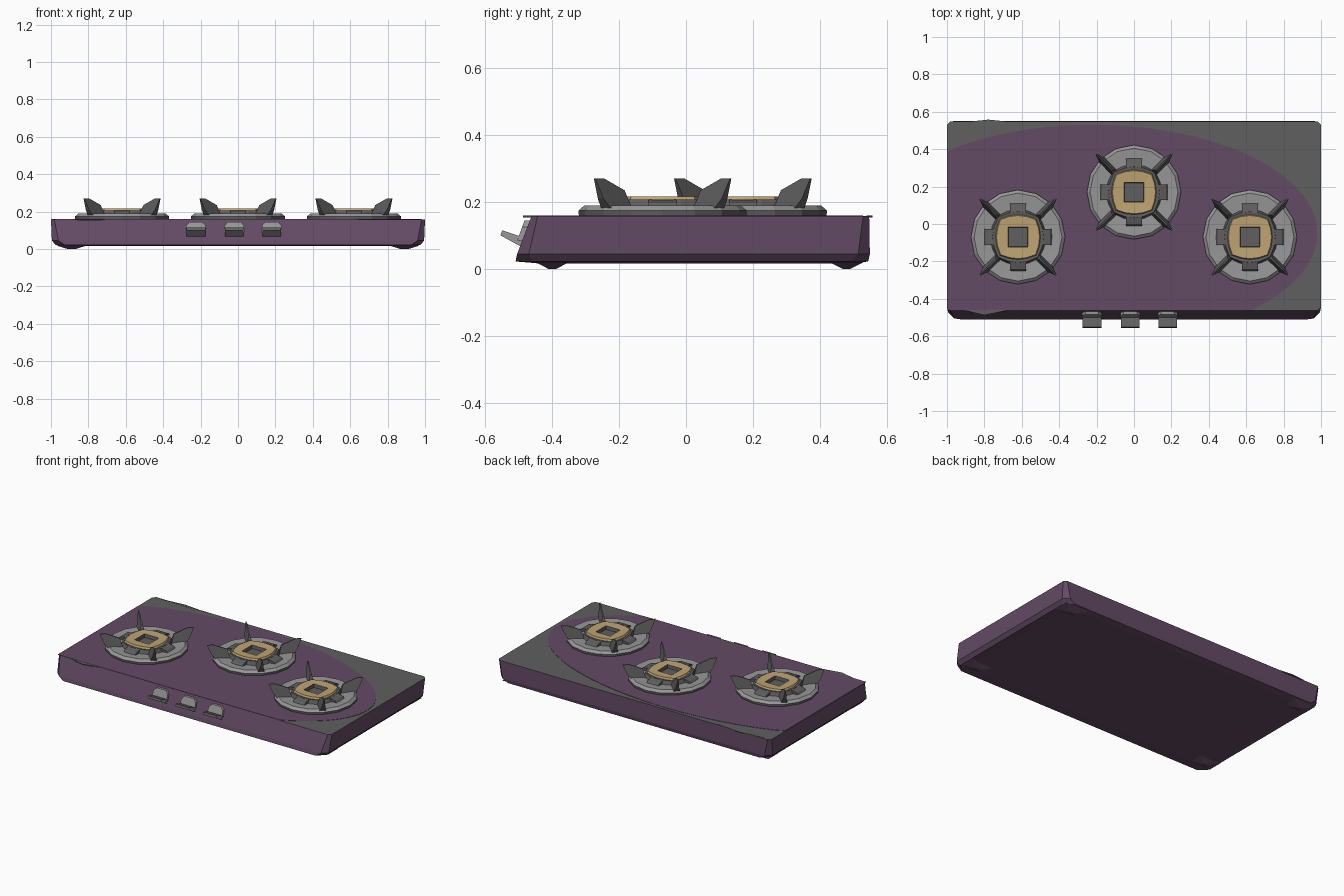
import bpy
from math import cos, sin, pi, radians
from mathutils import Matrix, Vector

cube = bpy.data.objects.get("Cube")
if cube:
    bpy.data.objects.remove(cube, do_unlink=True)


def material(name, r, g, b):
    m = bpy.data.materials.new(name)
    m.use_nodes = True
    m.diffuse_color = (r, g, b, 1)
    m.node_tree.nodes["Principled BSDF"].inputs["Base Color"].default_value = (r, g, b, 1)
    return m


PURPLE = material("plum enamel", 0.125, 0.07, 0.13)
DARK = material("dark iron", 0.115, 0.115, 0.115)
LIGHT = material("light steel", 0.31, 0.31, 0.31)
GOLD = material("brass", 0.52, 0.37, 0.17)


def add(name, verts, faces, mats, rule=None):
    """Create a flat-shaded object; rule(face) picks its material slot."""
    me = bpy.data.meshes.new(name)
    me.from_pydata(verts, [], faces)
    for m in mats:
        me.materials.append(m)
    if rule:
        for p in me.polygons:
            p.material_index = rule(p)
    ob = bpy.data.objects.new(name, me)
    bpy.context.collection.objects.link(ob)
    return ob


def loft(loops):
    """Join equal loops into strips, with a cap at both ends."""
    n = len(loops[0])
    verts = [v for loop in loops for v in loop]
    faces = [(i * n + j, i * n + (j + 1) % n, (i + 1) * n + (j + 1) % n, (i + 1) * n + j)
             for i in range(len(loops) - 1) for j in range(n)]
    faces.append(tuple(reversed(range(n))))
    faces.append(tuple(range(len(verts) - n, len(verts))))
    return verts, faces


def prism(outline, axis):
    """Extrude an outline of vectors symmetrically along an axis vector."""
    return loft([[p - axis for p in outline], [p + axis for p in outline]])


def chamfered(x, front, back, c, z):
    """Rectangle with cut corners, counter-clockwise."""
    return [Vector(p) for p in (
        (-x + c, front, z), (x - c, front, z), (x, front + c, z), (x, back - c, z),
        (x - c, back, z), (-x + c, back, z), (-x, back - c, z), (-x, front + c, z))]


# Slanted body with a dark top
TOP = 0.158
body = loft([chamfered(0.93, -0.44, 0.50, 0.06, 0.016),
             chamfered(0.975, -0.51, 0.545, 0.05, 0.022),
             chamfered(0.995, -0.505, 0.55, 0.035, 0.045),
             chamfered(1.0, -0.462, 0.548, 0.018, TOP)])
add("stove_body", *body, [PURPLE, DARK], lambda p: int(p.normal.z > 0.9))

# Shallow feet under the corners
for sx in (-1, 1):
    for name, y in (("front", -0.40), ("back", 0.48)):
        foot = loft([[Vector((sx * 0.89 + r * a, y + r * b * 0.6, z))
                      for a, b in ((-1, -1), (1, -1), (1, 1), (-1, 1))]
                     for r, z in ((0.02, 0), (0.085, 0.02))])
        add(f"{name}_{'left' if sx > 0 else 'right'}_foot", *foot, [PURPLE])

# Oval plum panel, clipped by the edges of the top
oval = []
for i in range(96):
    a = 2 * pi * i / 96
    x, y = -0.22 + 1.2 * cos(a), -0.05 + 0.58 * sin(a)
    oval.append(Vector((max(x, -0.998), max(y, -0.461), TOP + 0.001)))
add("top_panel", *prism(oval, Vector((0, 0, 0.001))), [PURPLE])

# Small dented lips on the front and back edges
for name, pts in (("front", ((-0.94, -0.455), (-0.8, -0.487), (-0.64, -0.455))),
                  ("back", ((-0.6, 0.54), (-0.78, 0.558), (-0.95, 0.54)))):
    lip = [Vector((x, y, TOP - 0.002)) for x, y in pts]
    add(f"{name}_lip", *prism(lip, Vector((0, 0, 0.003))), [DARK])


# Burners: radius, height, squareness, material of the strip above
PROFILE = ((0.25, 0.155, 0, 0), (0.252, 0.174, 0, 1), (0.235, 0.189, 0, 1),
           (0.148, 0.183, 0.2, 0), (0.136, 0.207, 0.3, 0), (0.12, 0.205, 0.4, 2),
           (0.115, 0.217, 0.4, 2), (0.053, 0.214, 1, 0), (0.05, 0.192, 1, 0))
SEG = 16


def ring(r, z, square):
    loop = []
    for j in range(SEG):
        a = 2 * pi * j / SEG
        q = r / max(abs(cos(a)), abs(sin(a))) ** square
        loop.append(Vector((q * cos(a), q * sin(a), z)))
    return loop


def burner(name, x, y):
    center = Vector((x, y, 0))
    parts = loft([ring(*row[:3]) for row in PROFILE])
    base = add(name + "_burner", *parts, [DARK, LIGHT, GOLD],
               lambda p: PROFILE[min(p.index // SEG, len(PROFILE) - 1)][3])
    base.location = center
    for k in range(4):
        # Upright radial pot supports on the diagonals, thicker at the foot
        sides = []
        for s in (-1, 1):
            sides.append([Vector((r, s * w, z)) for r, w, z in (
                (0.235, 0.022, 0.175), (0.262, 0.012, 0.21), (0.288, 0.003, 0.27),
                (0.25, 0.003, 0.27), (0.165, 0.004, 0.235), (0.15, 0.018, 0.185))])
        fin = add(f"{name}_pot_support_{k + 1}", *loft(sides), [DARK])
        fin.matrix_world = Matrix.Translation(center) @ Matrix.Rotation(radians(45 + 90 * k), 4, "Z")
        # Sloped tabs between the supports
        tab = [Vector((r, 0, z)) for r, z in ((0.13, 0.18), (0.185, 0.18), (0.17, 0.197), (0.13, 0.207))]
        lug = add(f"{name}_tab_{k + 1}", *prism(tab, Vector((0, 0.042, 0))), [DARK])
        lug.matrix_world = Matrix.Translation(center) @ Matrix.Rotation(radians(90 * k), 4, "Z")


burner("right", -0.62, -0.07)
burner("middle", 0, 0.17)
burner("left", 0.62, -0.07)

# Knobs: rounded steel plate on the front with a tilted grip
for name, x in (("right", -0.225), ("middle", -0.02), ("left", 0.18)):
    arch = [(-0.055, 0.085), (0.055, 0.085), (0.052, 0.125), (0.035, 0.145),
            (-0.035, 0.145), (-0.052, 0.125)]
    plate = [[Vector((x + px, -0.52 + (pz - 0.02) * 0.36 + d, pz)) for px, pz in arch]
             for d in (-0.008, 0.02)]
    add(name + "_knob_plate", *loft(plate), [LIGHT])
    grip = [Vector((x, py, pz)) for py, pz in (
        (-0.48, 0.092), (-0.497, 0.068), (-0.555, 0.1), (-0.55, 0.115), (-0.505, 0.1))]
    add(name + "_knob_grip", *prism(grip, Vector((0.05, 0, 0))), [LIGHT, DARK],
        lambda p: int(p.normal.z < -0.3))

# Face every surface outward
import bmesh
for ob in bpy.context.collection.objects:
    if ob.type == "MESH":
        bm = bmesh.new()
        bm.from_mesh(ob.data)
        bmesh.ops.recalc_face_normals(bm, faces=bm.faces)
        bm.to_mesh(ob.data)
        bm.free()
